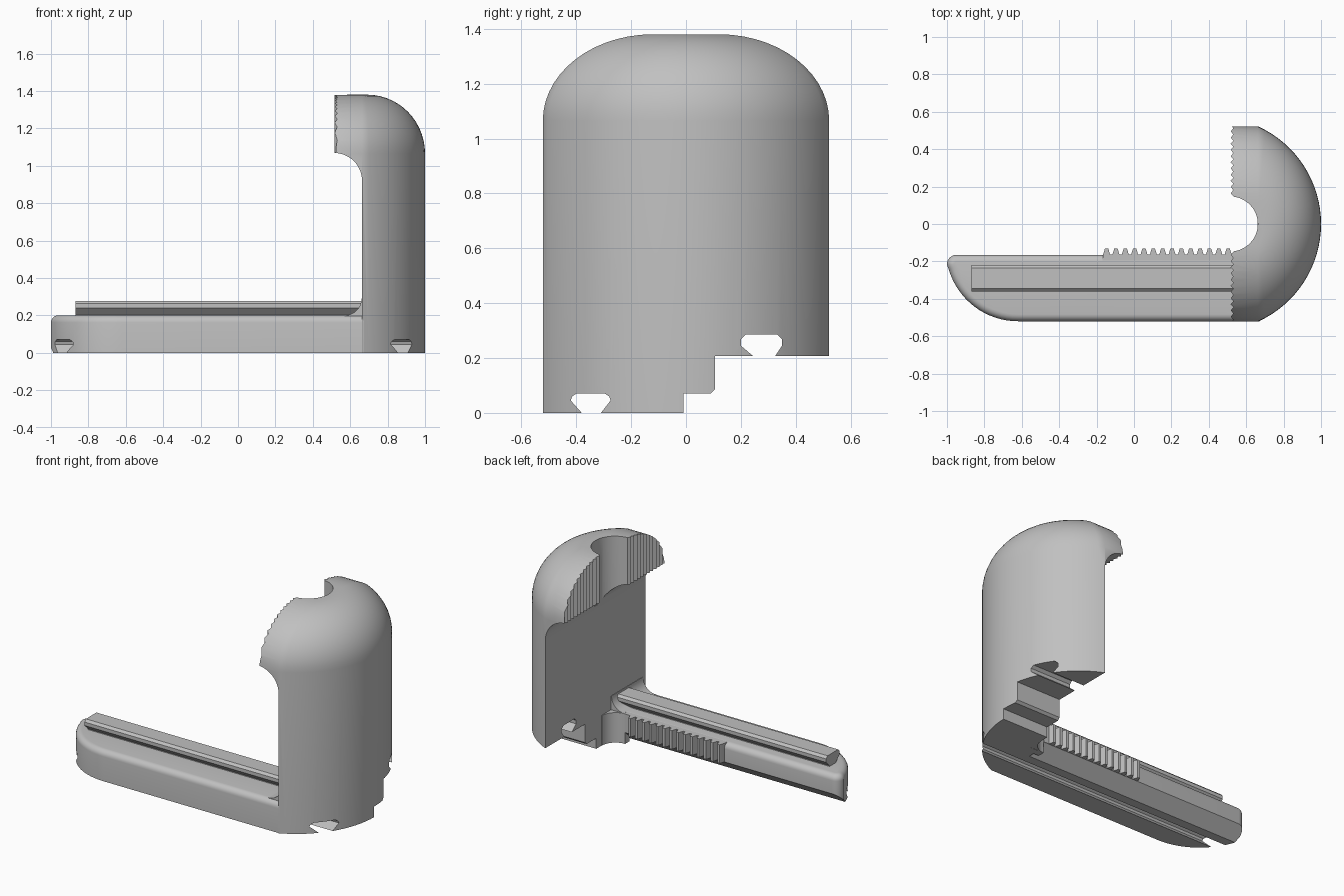
import bpy, bmesh, math

cube = bpy.data.objects.get("Cube")
if cube:
    bpy.data.objects.remove(cube)

GREY = (0.53, 0.53, 0.53, 1)
mat = bpy.data.materials.new("plain grey")
mat.use_nodes = True
mat.diffuse_color = GREY
mat.node_tree.nodes["Principled BSDF"].inputs["Base Color"].default_value = GREY


def finish(name, bm):
    bmesh.ops.recalc_face_normals(bm, faces=bm.faces)
    mesh = bpy.data.meshes.new(name)
    bm.to_mesh(mesh)
    bm.free()
    mesh.materials.append(mat)
    obj = bpy.data.objects.new(name, mesh)
    bpy.context.collection.objects.link(obj)
    return obj


def loft(rings):
    """Bridge equal closed rings and cap both ends."""
    bm = bmesh.new()
    loops = [[bm.verts.new(p) for p in ring] for ring in rings]
    n = len(loops[0])
    for a, b in zip(loops, loops[1:]):
        for i in range(n):
            j = (i + 1) % n
            bm.faces.new((a[i], a[j], b[j], b[i]))
    bm.faces.new(loops[0])
    bm.faces.new(loops[-1])
    return bm


def prism(profile, axis, lo, hi):
    """Extrude a 2D profile along x (y,z), y (x,z) or z (x,y)."""
    place = {"x": lambda p, d: (d, p[0], p[1]),
             "y": lambda p, d: (p[0], d, p[1]),
             "z": lambda p, d: (p[0], p[1], d)}[axis]
    return loft([[place(p, d) for p in profile] for d in (lo, hi)])


def arc(cx, cy, r, start, end, steps=12):
    angles = [math.radians(start + (end - start) * i / steps) for i in range(steps + 1)]
    return [(cx + r * math.cos(a), cy + r * math.sin(a)) for a in angles]


def cut(obj, cutters):
    for c in cutters:
        mod = obj.modifiers.new("cut", "BOOLEAN")
        mod.operation = "DIFFERENCE"
        mod.solver = "EXACT"
        mod.object = c
        bpy.context.view_layer.objects.active = obj
        bpy.ops.object.modifier_apply(modifier=mod.name)


# Cutters shared by the parts
slot = finish("slot_cutter", prism(
    [(-0.38, -0.05), (-0.38, 0), (-0.42, 0.045), (-0.415, 0.06), (-0.4, 0.07),
     (-0.295, 0.07), (-0.28, 0.06), (-0.275, 0.045), (-0.31, 0), (-0.31, -0.05)],
    "x", -1.2, 1.2))
step = finish("step_cutter", prism(
    [(-0.01, -0.1), (-0.01, 0.07), (0.09, 0.07), (0.105, 0.085), (0.105, 0.207), (0.245, 0.207),
     (0.2, 0.245), (0.2, 0.268), (0.217, 0.285), (0.333, 0.285), (0.35, 0.268),
     (0.35, 0.245), (0.325, 0.207), (0.7, 0.207), (0.7, -0.1)], "x", 0.3, 1.2))
void = finish("void_cutter", prism(
    [(0.3, -0.1), (0.663, -0.1)] + arc(0.515, 0.92, 0.148, 0, 90) + [(0.3, 1.068)],
    "y", -0.7, 0.7))
bore = finish("bore_cutter", prism(arc(0.515, 0, 0.147, 0, 352.5, 47), "z", 0.95, 1.5))
PITCH = 0.033
saw = [(0.531 if i % 2 else 0.517, (i - 34) * PITCH / 2) for i in range(69)]
serration = finish("serration_cutter", prism(
    [(0.4, saw[0][1])] + saw + [(0.4, saw[-1][1])], "z", 1.0, 1.5))
chamfer = finish("chamfer_cutter", prism(
    [(-0.26, -0.01), (-0.16, 0.08), (-0.1, 0.08), (-0.1, -0.01)], "x", -1.2, 0.6))


# Curved jaw wall with its domed hook
def jaw_ring(half, reach, z):
    h = reach - 0.663
    r = (half * half + h * h) / (2 * h)
    a = math.degrees(math.asin(min(1, half / r)))
    outline = [(0.515, -half)] + arc(reach - r, 0, r, -a, a, 32) + [(0.515, half)]
    return [(x, y, z) for x, y in outline]


rings = [jaw_ring(0.522, 1.0, 0)]
for i in range(15):
    t = math.radians(90 * i / 14)
    c = math.cos(t)
    rings.append(jaw_ring(0.12 + 0.402 * c, 0.69 + 0.31 * c, 1.065 + 0.315 * math.sin(t)))
jaw = finish("jaw", loft(rings))
cut(jaw, [void, bore, serration, step, slot])


# Sliding arm with rounded top edge, made of inset outlines
def arm_ring(inset, z):
    outline = [(0.67, -0.52 + inset)] + arc(-0.62, -0.134, 0.386 - inset, 270, 196, 16)
    outline += arc(-0.95, -0.215, 0.05 - inset, 185, 90, 6) + [(0.67, -0.165 - inset)]
    return [(x, y, z) for x, y in outline]


ROUND = 0.038
rings = [arm_ring(0, 0)]
for i in range(7):
    t = math.radians(15 * i)
    rings.append(arm_ring(ROUND * (1 - math.cos(t)), 0.2 - ROUND + ROUND * math.sin(t)))
arm = finish("arm", loft(rings))
cut(arm, [slot, chamfer])

# Rack teeth along the back of the arm
rack = [(-0.17, -0.21)]
for i in range(14):
    x = -0.165 + 0.05 * i
    rack += [(x, -0.163), (x + 0.01, -0.13), (x + 0.027, -0.13), (x + 0.037, -0.163)]
rack += [(0.56, -0.163), (0.56, -0.21)]
teeth = finish("rack_teeth", prism(rack, "z", 0.076, 0.199))

# Guide rail on top of the arm
rail = finish("guide_rail", prism(
    [(-0.325, 0.18), (-0.325, 0.205), (-0.36, 0.24), (-0.36, 0.263), (-0.345, 0.278),
     (-0.235, 0.278), (-0.22, 0.263), (-0.22, 0.24), (-0.255, 0.205), (-0.255, 0.18)],
    "x", -0.87, 0.67))

# Fillets where the arm meets the jaw
side = finish("side_fillet", prism(
    [(0.67, -0.21), (0.56, -0.21)] + arc(0.56, -0.065, 0.1, 270, 360) + [(0.67, -0.065)],
    "z", 0.001, 0.199))
upper = finish("upper_fillet", prism(
    [(0.67, 0.18), (0.57, 0.18)] + arc(0.57, 0.29, 0.09, 270, 360) + [(0.67, 0.29)],
    "y", -0.495, -0.165))

for helper in (slot, step, void, bore, serration, chamfer):
    bpy.data.objects.remove(helper)

# Smooth curves, sharp edges
for obj in (jaw, arm, teeth, rail, side, upper):
    bpy.ops.object.select_all(action="DESELECT")
    obj.select_set(True)
    bpy.context.view_layer.objects.active = obj
    bpy.ops.object.shade_smooth_by_angle(angle=math.radians(28))
